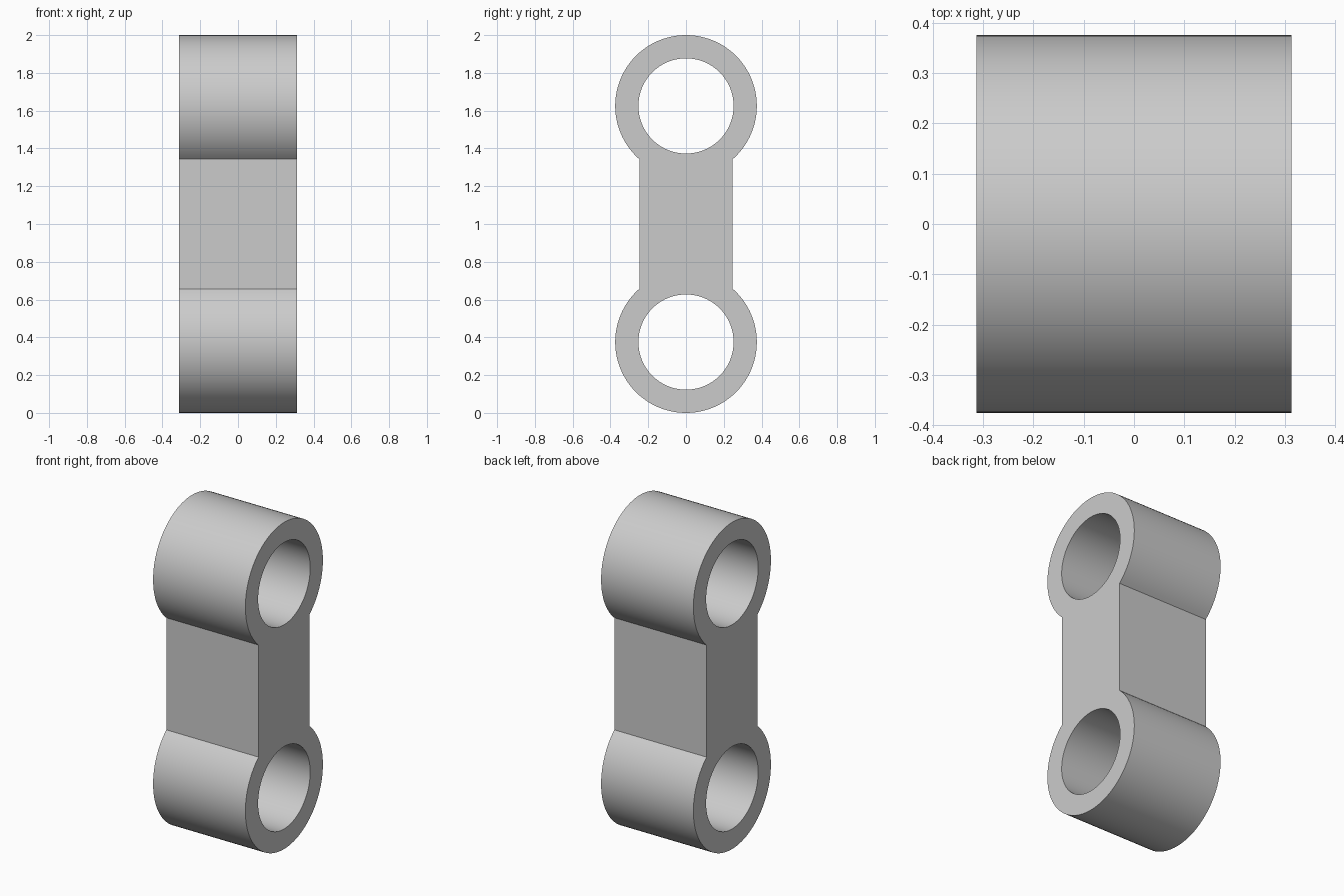
import bpy, bmesh
from math import sin, cos, tau

if "Cube" in bpy.data.objects:
    bpy.data.objects.remove(bpy.data.objects["Cube"])

N = 96            # segments per ring
K = 11            # ring steps from the axis to the web corner
R_OUT, R_IN = 0.375, 0.252
HALF_X = 0.3125

bm = bmesh.new()


def ring(zc, r, flip):
    """Circle in the YZ plane, index 0 pointing towards the link centre."""
    return [bm.verts.new((-HALF_X, r * sin(tau * i / N), zc + flip * r * cos(tau * i / N)))
            for i in range(N)]


# Two eyes, flat annuli
outers = []
for zc, flip in ((0.375, 1), (1.625, -1)):
    outer, inner = ring(zc, R_OUT, flip), ring(zc, R_IN, flip)
    for i in range(N):
        j = (i + 1) % N
        bm.faces.new((outer[i], outer[j], inner[j], inner[i]))
    outers.append(outer)

# Web joining the facing arcs of the eyes
low, high = outers
for i in range(-K, K):
    bm.faces.new((low[i], low[i + 1], high[i + 1], high[i]))

# Thickness across x
ext = bmesh.ops.extrude_face_region(bm, geom=bm.faces[:])
moved = [g for g in ext["geom"] if isinstance(g, bmesh.types.BMVert)]
bmesh.ops.translate(bm, verts=moved, vec=(2 * HALF_X, 0, 0))
bmesh.ops.recalc_face_normals(bm, faces=bm.faces[:])

mesh = bpy.data.meshes.new("link_plate")
bm.to_mesh(mesh)
bm.free()
link = bpy.data.objects.new("link_plate", mesh)
bpy.context.collection.objects.link(link)
bpy.context.view_layer.objects.active = link
link.select_set(True)
bpy.ops.object.shade_smooth_by_angle()
